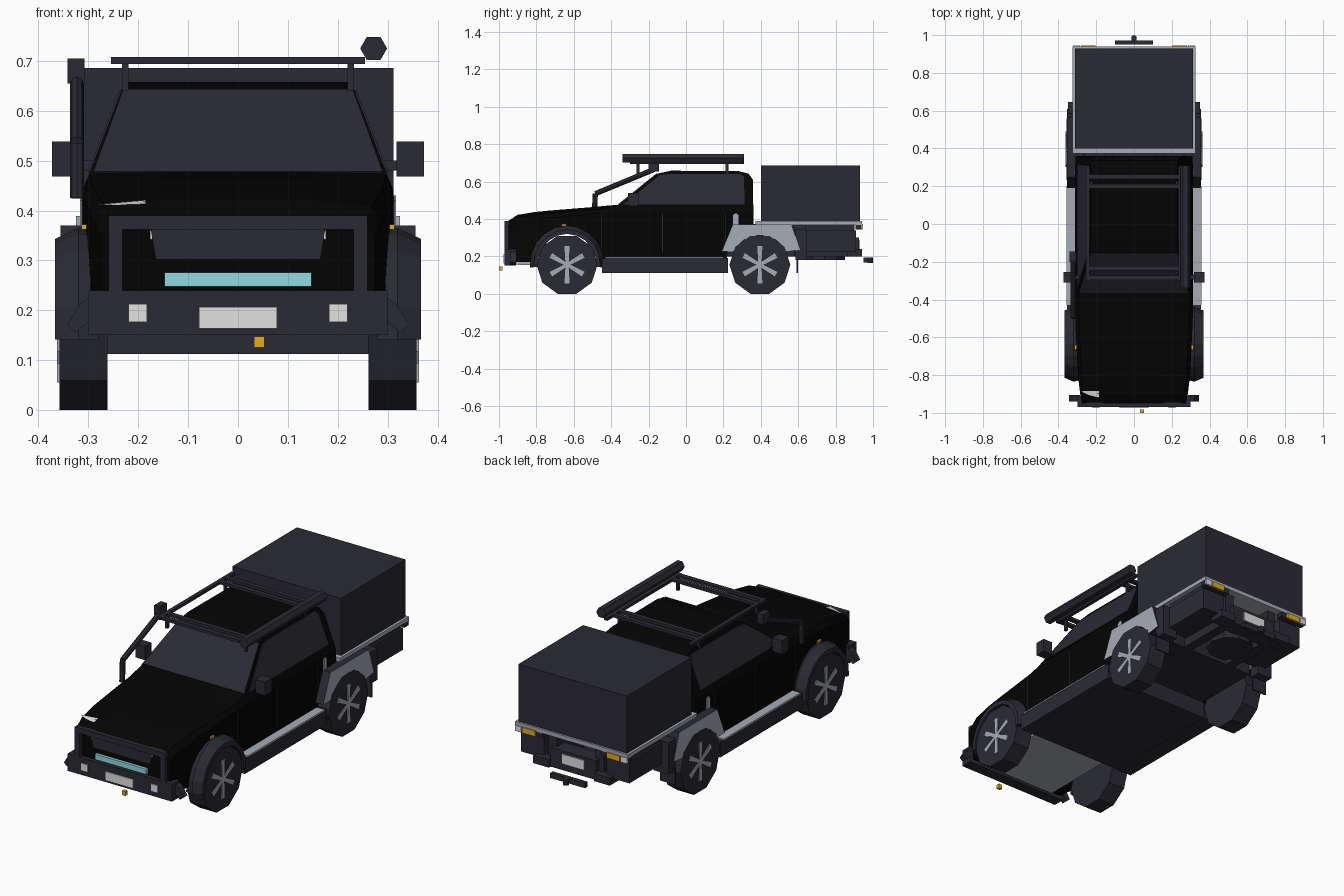
import bpy, bmesh, math
from mathutils import Vector

if "Cube" in bpy.data.objects:
    bpy.data.objects.remove(bpy.data.objects["Cube"])

def material(name, col):
    m = bpy.data.materials.new(name)
    m.diffuse_color = (*col, 1)
    m.use_nodes = True
    m.node_tree.nodes["Principled BSDF"].inputs["Base Color"].default_value = m.diffuse_color
    return m

BLACK = material("black_paint", (0.0012, 0.0012, 0.0012))
DARK = material("dark_grey", (0.023, 0.023, 0.033))
LIGHT = material("light_grey", (0.38, 0.41, 0.46))
WHITE = material("off_white", (0.76, 0.76, 0.76))
GOLD = material("amber", (0.75, 0.43, 0.015))
TEAL = material("teal", (0.28, 0.70, 0.74))

def make(name, verts, faces, *mats):
    me = bpy.data.meshes.new(name)
    me.from_pydata(verts, [], faces)
    bm = bmesh.new()
    bm.from_mesh(me)
    bmesh.ops.recalc_face_normals(bm, faces=bm.faces)
    bm.to_mesh(me)
    bm.free()
    for m in mats:
        me.materials.append(m)
    ob = bpy.data.objects.new(name, me)
    bpy.context.collection.objects.link(ob)
    return ob

def rings(name, rows, mat, cap=True):
    """Skin a list of equal-length closed rings."""
    n = len(rows[0])
    verts = [p for r in rows for p in r]
    faces = [(i*n+j, i*n+(j+1) % n, (i+1)*n+(j+1) % n, (i+1)*n+j)
             for i in range(len(rows)-1) for j in range(n)]
    if cap:
        faces += [tuple(range(n)), tuple(range((len(rows)-1)*n, len(rows)*n))]
    return make(name, verts, faces, mat)

def box(name, x, y, z, mat, mirror=False):
    for s in ((1, -1) if mirror else (1,)):
        rows = [[(s*x[0], yy, zz), (s*x[1], yy, zz), (s*x[1], yy, z2), (s*x[0], yy, z2)]
                for yy, zz, z2 in ((y[0], *z), (y[1], *z))]
        rings(name, rows, mat)

def prism(name, pts, x0, x1, mat, mirror=True):
    """Side profile (y, z) extruded across x; x may depend on z."""
    f0 = x0 if callable(x0) else (lambda z: x0)
    f1 = x1 if callable(x1) else (lambda z: x1)
    return [rings(name, [[(s*f(z), y, z) for y, z in pts] for f in (f0, f1)], mat)
            for s in ((1, -1) if mirror else (1,))]

def beam(name, a, b, r, mat, sides=6):
    a, b = Vector(a), Vector(b)
    d = (b-a).normalized()
    u = d.cross(Vector((0, 0, 1)) if abs(d.z) < 0.9 else Vector((0, 1, 0))).normalized()
    v = d.cross(u)
    ring = [(u*math.cos(t)+v*math.sin(t))*r for t in (2*math.pi*i/sides for i in range(sides))]
    return rings(name, [[p+q for q in ring] for p in (a, b)], mat)

# lower body: y, bottom, shoulder, top, half width, top half width
stations = [
    (-.95, .17, .35, .39, .275, .25), (-.90, .17, .375, .422, .285, .268),
    (-.82, .17, .39, .435, .295, .275), (-.80, .25, .395, .438, .296, .277),
    (-.74, .31, .405, .444, .30, .28), (-.64, .325, .415, .452, .305, .285),
    (-.53, .31, .425, .461, .31, .29), (-.47, .25, .43, .466, .312, .292),
    (-.455, .17, .43, .468, .312, .293), (-.36, .17, .435, .476, .312, .295),
    (.20, .17, .44, .476, .312, .298), (.24, .27, .44, .476, .312, .298),
    (.29, .31, .44, .476, .312, .298), (.36, .33, .44, .476, .31, .298)]
rows = []
for y, zb, zs, zt, w, wt in stations:
    half = [(w, zb), (w, zs), (wt, zt-(.014 if y < -.4 else .002)), (.15, zt)]
    rows.append([(x, y, z) for x, z in half] + [(-x, y, z) for x, z in reversed(half)])
rings("lower_body", rows, BLACK)

# cab and glass
cab_w = lambda z: .30-(z-.47)*.39
prism("cab", [(-.365, .47), (-.15, .643), (-.08, .658), (.28, .656), (.335, .642), (.357, .61), (.357, .47)],
      lambda z: -cab_w(z), cab_w, BLACK, False)
prism("side_window", [(-.335, .478), (-.14, .634), (-.09, .641), (.29, .641), (.31, .625), (.313, .478)],
      lambda z: cab_w(z)-.003, lambda z: cab_w(z)+.004, DARK)
rings("windscreen", [[(-w, y-o, z+o), (w, y-o, z+o), (t, y2-o, z2+o), (-t, y2-o, z2+o)]
                     for o in (-.002, .004)
                     for w, y, z, t, y2, z2 in ((.29, -.36, .474, .23, -.153, .64),)], DARK)

# door seams, vent, indicators and bonnet marking
for y in (-.45, -.125, .21):
    box("door_seam", (.31, .3135), (y-.002, y+.002), (.22, .43), DARK, True)
prism("side_vent", [(.252, .36), (.252, .42), (.26, .43), (.272, .43), (.28, .42), (.28, .36)], .305, .317, LIGHT)
box("side_indicator", (.30, .314), (-.665, -.64), (.362, .372), GOLD, True)
make("bonnet_marking", [(-.285, -.885, .412), (-.185, -.885, .421), (-.185, -.92, .413), (-.24, -.905, .411)],
     [(0, 1, 2, 3)], WHITE)

# front end: bull bar frame, bumper, grille, lights
box("bumper", (-.30, .30), (-.97, -.91), (.15, .24), DARK)
for s in (1, -1):
    rings("bumper_corner", [[(s*x, y, z) for x, z in
                             ((.285, .235), (.315, .215), (.343, .17), (.325, .155), (.285, .19))]
                            for y in (-.94, -.905)], DARK)
box("bull_bar_top", (-.26, .26), (-.97, -.945), (.362, .39), DARK)
box("bull_bar_post", (.232, .26), (-.97, -.945), (.24, .362), DARK, True)
rings("grille", [[(-.175, y, .362), (.175, y, .362), (.165, y, .302), (-.165, y, .302)]
                 for y in (-.957, -.94)], DARK)
box("headlight", (.172, .176), (-.957, -.94), (.342, .36), WHITE, True)
box("teal_light_bar", (-.147, .147), (-.965, -.94), (.248, .276), TEAL)
box("front_plate", (-.078, .078), (-.975, -.969), (.163, .207), WHITE)
box("fog_lamp", (.182, .22), (-.975, -.969), (.177, .213), WHITE, True)
box("tow_hook", (.032, .053), (-1.0, -.982), (.125, .147), GOLD)
box("skid_plate", (-.22, .22), (-.90, -.48), (.155, .167), LIGHT)

# wheels with six spokes
WZ, FY, RY = .155, -.636, .395
for y in (FY, RY):
    for s in (1, -1):
        beam("wheel", (s*.262, y, WZ), (s*.358, y, WZ), .163, DARK, 10)
        for k in range(3):
            t = math.radians(30+60*k)
            c, n = math.cos(t), math.sin(t)
            rows = [[(s*x, y+a*c-b*n, WZ+a*n+b*c) for a, b in
                     ((-.1, -.014), (0, -.008), (.1, -.014), (.1, .014), (0, .008), (-.1, .014))]
                    for x in (.355, .3625)]
            rings("wheel_spoke", rows, LIGHT)

# front wheel arches
for s in (1, -1):
    rows = []
    for i in range(11):
        t = math.radians(-4+188*i/10)
        rows.append([(s*x, FY+.95*r*math.cos(t), WZ+r*math.sin(t))
                     for r, x in ((.165, .28), (.165, .367), (.188, .367), (.21, .32), (.20, .28))])
    rings("front_arch", rows, DARK)

# rear mudguards: light outside, dark elsewhere
arc = [(RY+.158*math.cos(math.radians(a)), WZ+.158*math.sin(math.radians(a))) for a in range(26, 155, 16)]
guard = [(.19, .225), (.25, .37), (.565, .37), (.61, .235)] + arc
for ob in prism("rear_mudguard", guard, .265, .356, DARK):
    ob.data.materials.append(LIGHT)
    for p in ob.data.polygons:
        if abs(p.normal.x) > .9:
            p.material_index = 1
box("mudguard_bracket", (.265, .35), (.585, .645), (.18, .345), DARK, True)
box("mudflap", (.27, .355), (.59, .598), (.11, .20), DARK, True)

# underbody and side steps
box("floor", (-.27, .27), (-.45, .22), (.112, .20), DARK)
box("rear_floor", (-.262, .262), (.22, .58), (.20, .355), DARK)
box("side_step", (.265, .355), (-.45, .225), (.11, .19), DARK, True)
box("step_tread", (.305, .358), (-.43, .20), (.19, .197), LIGHT, True)
box("chassis_rail", (.11, .16), (-.90, .90), (.20, .27), DARK, True)
box("chassis_mount", (.11, .16), (.36, .90), (.27, .372), DARK, True)
beam("spare_wheel", (0, .74, .18), (0, .74, .225), .115, DARK, 10)

# tray, canopy and under-tray boxes
box("tray", (-.325, .325), (.372, .94), (.368, .389), LIGHT)
box("canopy", (-.312, .312), (.40, .93), (.385, .686), DARK)
box("tray_toolbox", (.18, .312), (.62, .91), (.225, .338), DARK, True)
box("toolbox_hanger", (.20, .30), (.64, .90), (.338, .37), DARK, True)

# rear lights, bumper, plate and hitch
box("light_board", (.17, .322), (.905, .937), (.343, .368), DARK, True)
box("tail_light_amber", (.205, .28), (.935, .946), (.343, .372), GOLD, True)
box("tail_light_white", (.287, .322), (.935, .946), (.343, .372), WHITE, True)
box("rear_bumper", (-.13, .13), (.84, .925), (.20, .30), DARK)
box("rear_bumper_end", (.13, .22), (.86, .94), (.20, .24), DARK, True)
box("rear_plate", (-.065, .065), (.924, .931), (.235, .285), WHITE)
box("hitch_bar", (-.10, .10), (.95, .972), (.167, .193), DARK)
box("hitch_tongue", (-.013, .013), (.955, .99), (.172, .195), DARK)
beam("hitch_ball", (0, .985, .165), (0, .985, .195), .015, DARK, 8)

# door mirrors
box("mirror", (.318, .373), (-.31, -.255), (.468, .538), DARK, True)
box("mirror_arm", (.285, .32), (-.295, -.27), (.48, .50), DARK, True)

# roof rack and awning
for y in (-.285, -.235, .20, .25):
    box("rack_crossbar", (-.255, .255), (y-.012, y+.012), (.694, .708), DARK)
box("rack_rail", (.235, .255), (-.30, .31), (.694, .708), DARK, True)
for y in (-.257, .22):
    box("rack_leg", (.22, .233), (y-.008, y+.008), (.64, .70), DARK, True)
beam("awning_tube", (.272, -.34, .725), (.272, .31, .725), .027, DARK, 6)

# snorkel on the left side
path = [(-.323, -.49, .425), (-.323, -.485, .535), (-.323, -.17, .665)]
for a, b in zip(path, path[1:]):
    beam("snorkel_pipe", a, b, .014, DARK, 8)
box("snorkel_head", (-.342, -.308), (-.20, -.145), (.655, .705), DARK)
